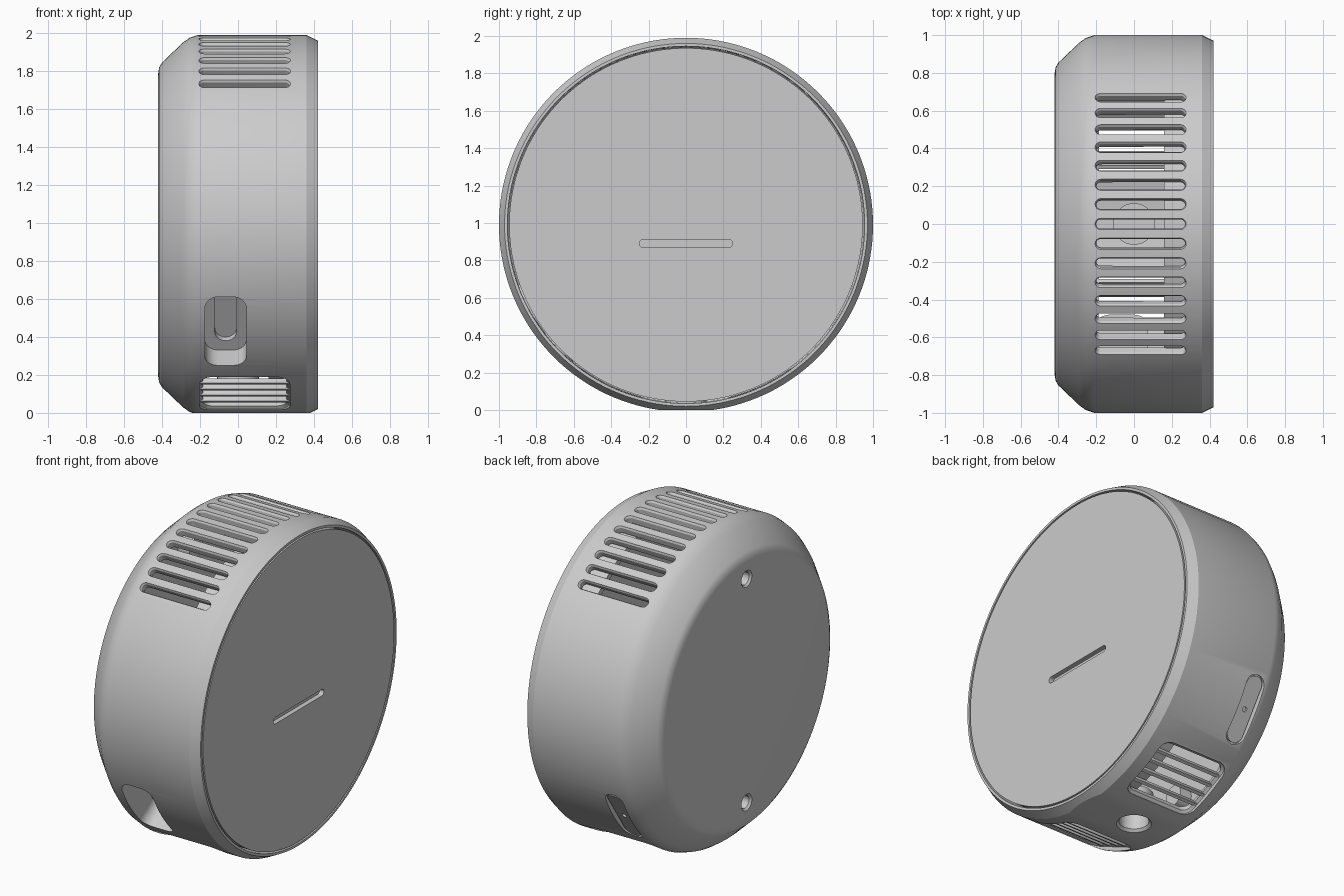
import bpy
import bmesh
from math import cos, sin, pi, radians
from mathutils import Matrix, Vector

if "Cube" in bpy.data.objects:
    bpy.data.objects.remove(bpy.data.objects["Cube"], do_unlink=True)

CENTRE = Vector((0, 0, 0.99))
grey = bpy.data.materials.new("light grey plastic")
grey.use_nodes = True
grey.diffuse_color = (0.6, 0.6, 0.6, 1)
grey.node_tree.nodes["Principled BSDF"].inputs["Base Color"].default_value = (0.6, 0.6, 0.6, 1)


def make_object(name, bm):
    bmesh.ops.recalc_face_normals(bm, faces=bm.faces)
    mesh = bpy.data.meshes.new(name)
    bm.to_mesh(mesh)
    bm.free()
    mesh.materials.append(grey)
    obj = bpy.data.objects.new(name, mesh)
    bpy.context.collection.objects.link(obj)
    return obj


def lathe(name, profile, segments=144):
    """Spin an (x, radius) profile about the horizontal x axis."""
    bm = bmesh.new()
    verts = [bm.verts.new((x, 0, r)) for x, r in profile]
    edges = [bm.edges.new(pair) for pair in zip(verts, verts[1:])]
    bmesh.ops.spin(bm, geom=verts + edges, cent=(0, 0, 0), axis=(1, 0, 0),
                   angle=2 * pi, steps=segments)
    bmesh.ops.remove_doubles(bm, verts=bm.verts, dist=0.0001)
    bmesh.ops.translate(bm, verts=bm.verts, vec=CENTRE)
    return make_object(name, bm)


def radial(degrees, x=0):
    """Frame on the rim: local x across, y along the rim, z outward."""
    a = radians(degrees)
    axes = Matrix(((1, 0, 0), (0, -sin(a), cos(a)), (0, cos(a), sin(a)))).transposed()
    return Matrix.Translation(CENTRE + Vector((x, 0, 0))) @ axes.to_4x4()


def facing_x(sign, z):
    """Frame on a flat end: local x along y, y along z, z outward."""
    axes = Matrix(((0, sign, 0), (0, 0, 1), (sign, 0, 0))).transposed()
    return Matrix.Translation(CENTRE + Vector((0, 0, z))) @ axes.to_4x4()


def block(name, frame, width, length, corner, sections, steps=8):
    """Rounded rectangle lofted through (height, outset) sections."""
    bm = bmesh.new()
    rings = []
    for height, outset in sections:
        rad = corner + outset
        ring = []
        for quarter, (sx, sy) in enumerate(((1, 1), (-1, 1), (-1, -1), (1, -1))):
            cx, cy = sx * (width / 2 - corner), sy * (length / 2 - corner)
            for i in range(steps + 1):
                a = (quarter + i / steps) * pi / 2
                ring.append(bm.verts.new(frame @ Vector((cx + rad * cos(a), cy + rad * sin(a), height))))
        rings.append(ring)
    count = len(rings[0])
    for low, high in zip(rings, rings[1:]):
        for i in range(count):
            j = (i + 1) % count
            bm.faces.new((low[i], low[j], high[j], high[i]))
    bm.faces.new(rings[0])
    bm.faces.new(rings[-1])
    bmesh.ops.remove_doubles(bm, verts=bm.verts, dist=0.00001)
    return make_object(name, bm)


def cut(obj, cutters):
    for cutter in cutters:
        mod = obj.modifiers.new("cut", "BOOLEAN")
        mod.operation, mod.solver, mod.object = "DIFFERENCE", "EXACT", cutter
    bpy.context.view_layer.update()
    evaluated = obj.evaluated_get(bpy.context.evaluated_depsgraph_get())
    mesh = bpy.data.meshes.new_from_object(evaluated)
    obj.modifiers.clear()
    obj.data = mesh


# Round hollow shell with a rounded back shoulder and chamfered open rim
shell = lathe("shell", [
    (-0.42, 0), (-0.42, 0.80), (-0.415, 0.83), (-0.40, 0.855), (-0.29, 0.96),
    (-0.255, 0.985), (-0.21, 1), (0.36, 1), (0.42, 0.97), (0.42, 0.955),
    (-0.2, 0.95), (-0.37, 0.78), (-0.37, 0)])

# Cover disc with an inner sleeve
cover = lathe("cover", [(0.42, 0), (0.42, 0.945), (0.16, 0.945),
                        (0.16, 0.91), (0.36, 0.91), (0.36, 0)])
parts = [shell, cover]
cutters = [block("foot_cutter", radial(-90), 2, 2, 0.05, [(0.99, 0), (1.2, 0)])]
light_slot = block("light_slot_cutter", facing_x(1, -0.1), 0.5, 0.04, 0.0199,
                   [(0.39, 0), (0.5, 0)])
cut(cover, [light_slot])

# Vent slots over the top
for k in range(-7, 8):
    cutters.append(block("vent_cutter", radial(90 + 6 * k, 0.035), 0.47, 0.048, 0.0239,
                         [(0.9, 0), (0.988, 0), (0.998, 0.006), (1.03, 0.006)]))

# Lower grilles, front and back, with bars
for side, angle in (("front", -115), ("back", -65)):
    frame = radial(angle, 0.035)
    cutters.append(block("grille_cutter", frame, 0.44, 0.37, 0.05,
                         [(0.9, 0), (0.965, 0), (0.975, 0.018), (1.05, 0.018)]))
    for i in range(4):
        bar_frame = frame @ Matrix.Translation((0, (i - 1.5) * 0.075, 0))
        parts.append(block(f"{side}_grille_bar_{i + 1}", bar_frame, 0.47, 0.02, 0.004,
                           [(0.95, 0), (0.975, 0)], 2))

# Front cable pocket with a shallow port in its floor
frame = radial(-145, -0.065)
pocket = block("pocket_cutter", frame, 0.22, 0.44, 0.07, [(0.835, 0), (1.1, 0)])
port = block("port_cutter", frame, 0.115, 0.32, 0.057, [(0.8, 0), (0.9, 0)])
housing = block("cable_pocket", frame, 0.28, 0.50, 0.09, [(0.76, 0), (0.95, 0)])
cut(housing, [pocket, port])
parts.append(housing)
cutters.append(pocket)

# Back button plate with a pinhole
frame = radial(-34, -0.14)
cutters.append(block("button_cutter", frame, 0.125, 0.42, 0.062, [(0.965, 0), (1.1, 0)]))
button = block("button", frame, 0.108, 0.40, 0.053, [(0.96, 0), (0.978, 0)])
pinhole = block("pinhole_cutter", frame, 0.03, 0.03, 0.0149, [(0.962, 0), (1.1, 0)])
cut(button, [pinhole])
parts.append(button)


# Countersunk round holes, each backed by a boss
def round_hole(name, frame, radius, surface, depth, flare):
    hole = block("hole_cutter", frame, 2 * radius, 2 * radius, radius * 0.999,
                 [(surface - depth, 0), (surface - flare, 0), (surface, flare), (surface + 0.05, flare)])
    boss = block(name, frame, 2 * radius + 0.05, 2 * radius + 0.05, radius + 0.024,
                 [(surface - depth - 0.03, 0), (surface - 0.03, 0)])
    cut(boss, [hole])
    parts.append(boss)
    cutters.append(hole)


round_hole("mount_boss", radial(-90), 0.085, 0.99, 0.16, 0.015)
round_hole("upper_screw_boss", facing_x(-1, 0.7), 0.04, 0.42, 0.1, 0.012)
round_hole("lower_screw_boss", facing_x(-1, -0.7), 0.04, 0.42, 0.1, 0.012)

cut(shell, cutters)
for helper in cutters + [light_slot, port, pinhole]:
    bpy.data.objects.remove(helper, do_unlink=True)

# Smooth curved surfaces, keep edges crisp
bpy.ops.object.select_all(action="DESELECT")
for obj in parts:
    obj.select_set(True)
bpy.context.view_layer.objects.active = shell
bpy.ops.object.shade_smooth_by_angle(angle=radians(25))
